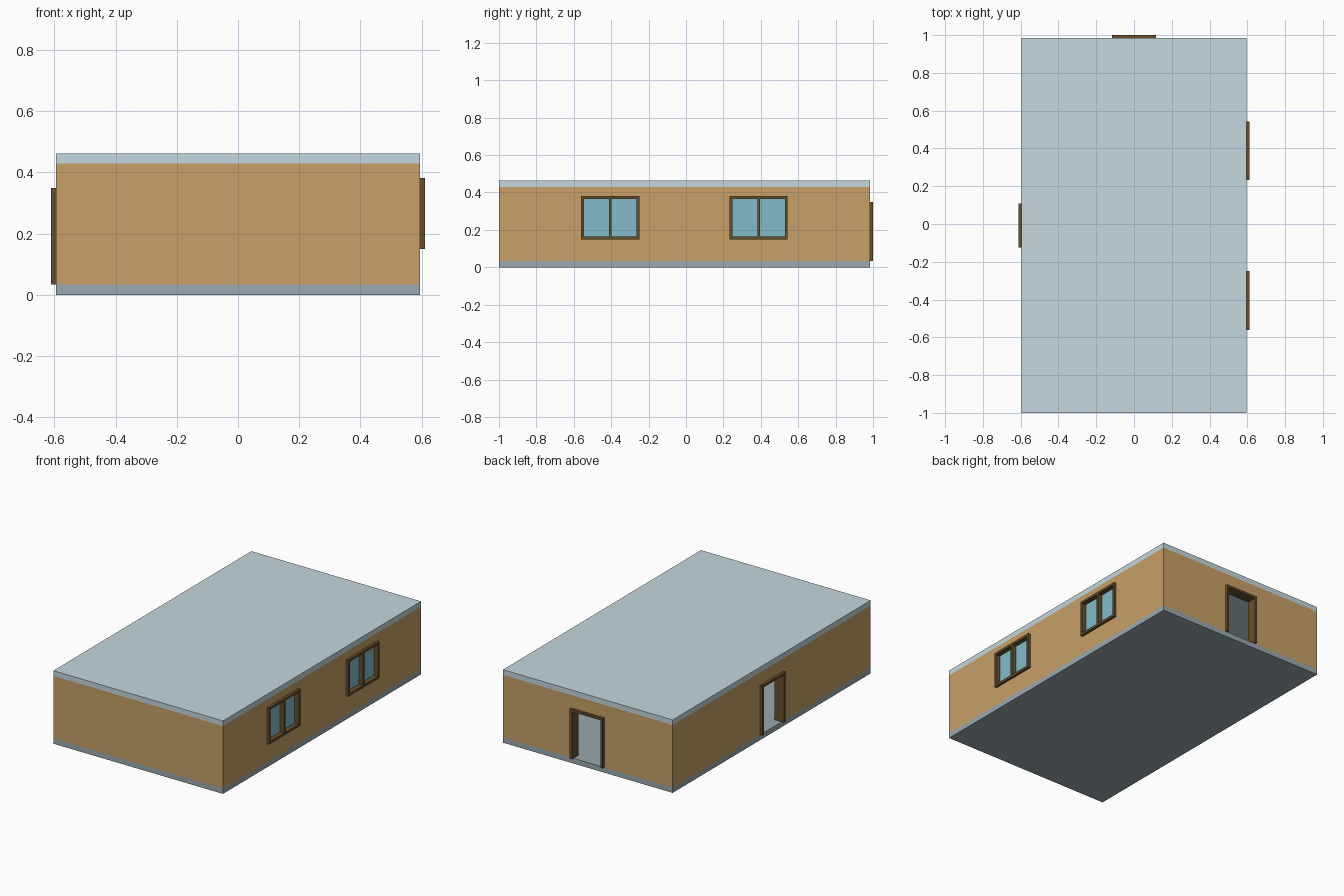
import bpy, bmesh
from math import pi
from mathutils import Matrix, Vector

if "Cube" in bpy.data.objects:
    bpy.data.objects.remove(bpy.data.objects["Cube"])

U = 2 / 60.5                      # wall and slab thickness
W, L = 36 * U, 60 * U             # outer width and length
CY = -U / 4                       # building centre in y
BAR = 0.45 * U                    # frame bar width


def material(name, hex_code):
    def lin(c):
        return c / 12.92 if c <= 0.04045 else ((c + 0.055) / 1.055) ** 2.4
    m = bpy.data.materials.new(name)
    m.diffuse_color = [lin(int(hex_code[i:i + 2], 16) / 255) for i in (0, 2, 4)] + [1]
    m.use_nodes = True
    m.node_tree.nodes["Principled BSDF"].inputs["Base Color"].default_value = m.diffuse_color
    return m


def part(name, boxes, mat=None, loc=(0, 0, 0), turn=0.0):
    """One object made of boxes, each given as (min corner, max corner)."""
    bm = bmesh.new()
    for lo, hi in boxes:
        lo, hi = Vector(lo), Vector(hi)
        bmesh.ops.create_cube(bm, size=1, matrix=Matrix.Translation((lo + hi) / 2)
                              @ Matrix.Diagonal((*(hi - lo), 1)))
    mesh = bpy.data.meshes.new(name)
    bm.to_mesh(mesh)
    bm.free()
    ob = bpy.data.objects.new(name, mesh)
    bpy.context.collection.objects.link(ob)
    ob.location = loc
    ob.rotation_euler.z = turn
    if mat:
        mesh.materials.append(mat)
    return ob


def cut(target, cutter):
    cutter.hide_render = True
    cutter.hide_set(True)
    mod = target.modifiers.new("cut", "BOOLEAN")
    mod.operation = "DIFFERENCE"
    mod.solver = "EXACT"
    mod.object = cutter


plaster = material("plaster", "c8a068")
roofing = material("roofing", "c4d7dd")
concrete = material("concrete", "9aa9ae")
wood = material("wood", "664f2b")
glass = material("glass", "82bbca")


def slab(name, z0, z1, mat, inset=0.0):
    x, y = W / 2 - inset, L / 2 - inset
    return part(name, [((-x, -y, z0), (x, y, z1))], mat, (0, CY, 0))


# Floor, roof and hollow walls
slab("floor", 0, U, concrete)
slab("roof", 13 * U, 14 * U, roofing)
walls = slab("walls", U, 13 * U, plaster)
cut(walls, slab("interior_cutter", 0, 14 * U, plaster, U))


def opening(name, loc, turn, width, z0, z1, window):
    """Frame twice as deep as the wall, set into a hole cut through it."""
    h, d = width / 2, U
    bars = [((-h, -d, z1 - BAR), (h, d, z1))]
    bottom = z0
    if window:
        bars.append(((-h, -d, z0), (h, d, z0 + BAR)))
        bottom += BAR
        bars.append(((-BAR / 2, -d, bottom), (BAR / 2, d, z1 - BAR)))
        # Panes in the middle of the wall
        part(name + "_panes", [((s - (h - 1.5 * BAR) / 2, -0.1 * U, bottom),
                                (s + (h - 1.5 * BAR) / 2, 0.1 * U, z1 - BAR))
                               for s in (-(h - BAR / 2) / 2, (h - BAR / 2) / 2)],
             glass, loc, turn)
    for a, b in ((-h, -h + BAR), (h - BAR, h)):
        bars.append(((a, -d, bottom), (b, d, z1 - BAR)))
    part(name + "_frame", bars, wood, loc, turn)
    low = z0 if window else z0 - U
    cut(walls, part(name + "_cutter", [((-h, -2 * U, low), (h, 2 * U, z1))],
                    plaster, loc, turn))


# Two open doorways, back and left
opening("back_door", (0, CY + L / 2 - U / 2, 0), 0, 7 * U, U, 10.55 * U, False)
opening("left_door", (-W / 2 + U / 2, CY, 0), pi / 2, 7 * U, U, 10.55 * U, False)

# Two windows on the right side
for label, side in (("front", -1), ("rear", 1)):
    opening(label + "_window", (W / 2 - U / 2, CY + side * L / 5, 0), pi / 2,
            9.4 * U, 4.53 * U, 11.53 * U, True)
